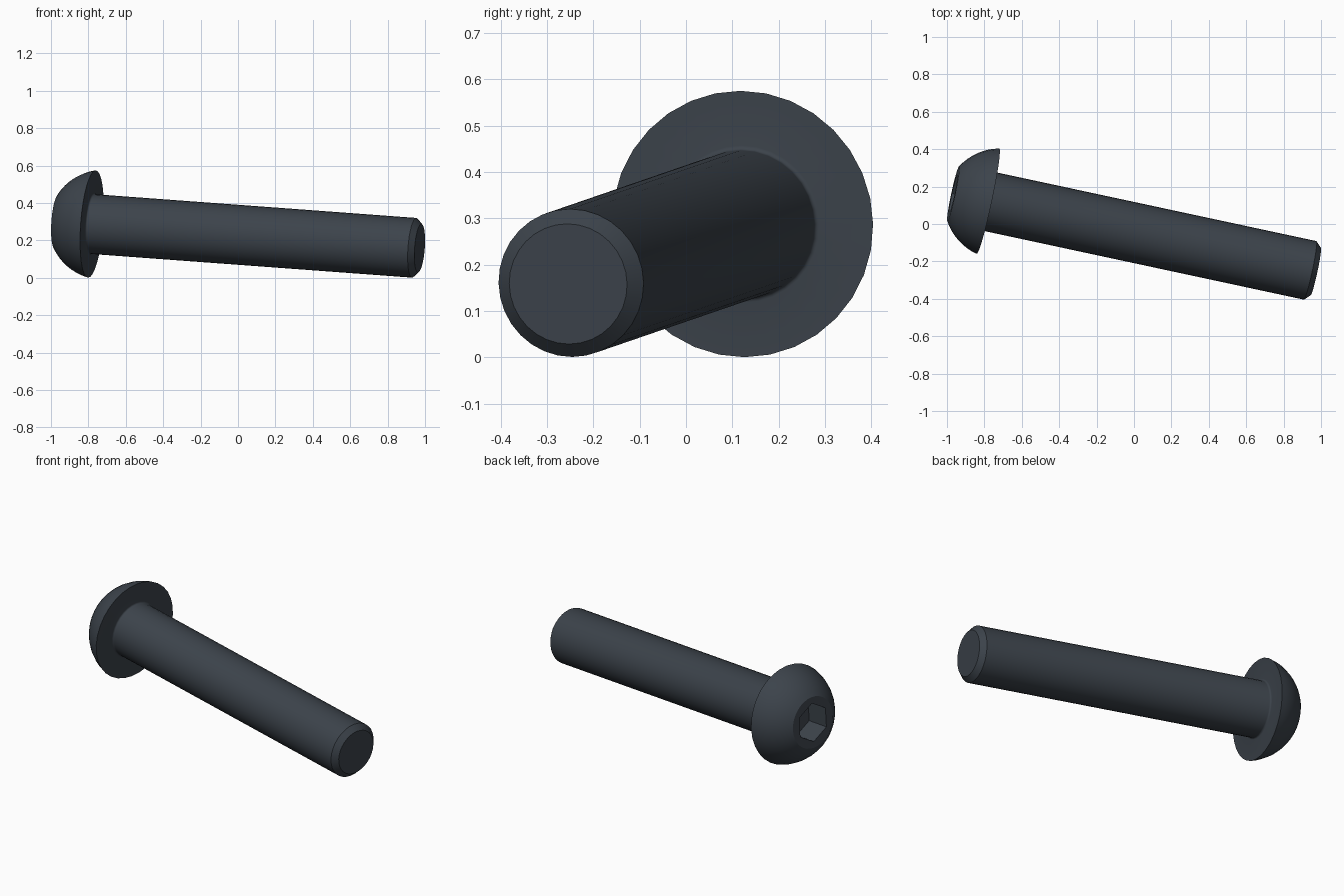
import bpy
import bmesh
from math import sin, cos, pi, radians, sqrt, asin
from mathutils import Vector

cube = bpy.data.objects.get("Cube")
if cube:
    bpy.data.objects.remove(cube, do_unlink=True)

# Dimensions, measured along the bolt axis from the underside of the head
SIDES = 32
SHANK_R, LENGTH, CHAMFER, FILLET = 0.16, 1.797, 0.03, 0.01
HEAD_R, HEAD_H, TOP_R = 0.288, 0.19, 0.15
HEX_R, HEX_DEPTH = 0.113, 0.14

# Dark steel
steel = bpy.data.materials.new("dark_steel")
steel.use_nodes = True
colour = (0.045, 0.056, 0.07, 1)
steel.diffuse_color = colour
steel.node_tree.nodes["Principled BSDF"].inputs["Base Color"].default_value = colour


def ring(bm, sides, radius, z):
    """Ring of vertices around the axis, with one vertex on +Y."""
    angles = [pi / 2 + 2 * pi * i / sides for i in range(sides)]
    return [bm.verts.new((radius * cos(a), radius * sin(a), z)) for a in angles]


def join(bm, a, b):
    """Band of quads between two rings of equal size."""
    n = len(a)
    for i in range(n):
        j = (i + 1) % n
        bm.faces.new((a[i], a[j], b[j], b[i]))


def loop_edges(bm, verts):
    return [bm.edges.get((v, verts[i - 1])) for i, v in enumerate(verts)]


# Profile: spherical dome, underside, fillet, shank, chamfered tip
drop = (HEAD_R**2 - TOP_R**2 - HEAD_H**2) / (2 * HEAD_H)
dome_r = sqrt(HEAD_R**2 + drop**2)
start, end = asin(TOP_R / dome_r), pi / 2 - asin(drop / dome_r)
profile = []
for i in range(9):
    a = start + (end - start) * i / 8
    profile.append((dome_r * sin(a), drop - dome_r * cos(a)))
for i in range(5):
    a = pi / 2 * i / 4
    profile.append((SHANK_R + FILLET * (1 - sin(a)), FILLET * (1 - cos(a))))
profile += [(SHANK_R, LENGTH - CHAMFER), (SHANK_R - CHAMFER, LENGTH)]

bm = bmesh.new()
rings = [ring(bm, SIDES, r, z) for r, z in profile]
for a, b in zip(rings, rings[1:]):
    join(bm, a, b)
bm.faces.new(rings[-1])

# Hexagonal socket sunk into the flat top of the head
mouth = ring(bm, 6, HEX_R, -HEAD_H)
floor = ring(bm, 6, HEX_R, HEX_DEPTH - HEAD_H)
join(bm, mouth, floor)
bm.faces.new(floor)
bmesh.ops.triangle_fill(
    bm, use_beauty=True, normal=(0, 0, -1),
    edges=loop_edges(bm, rings[0]) + loop_edges(bm, mouth))
bmesh.ops.recalc_face_normals(bm, faces=bm.faces[:])

mesh = bpy.data.meshes.new("button_head_bolt")
bm.to_mesh(mesh)
bm.free()
mesh.materials.append(steel)

# Lay the bolt on its side, resting on head rim and tip
bolt = bpy.data.objects.new("button_head_bolt", mesh)
bpy.context.collection.objects.link(bolt)
axis = Vector((1, -0.2147, -0.0738)).normalized()
bolt.rotation_mode = 'QUATERNION'
bolt.rotation_quaternion = axis.to_track_quat('Z', 'Y')
bolt.location = (-0.781, 0.122, 0.288)

bpy.ops.object.select_all(action='DESELECT')
bolt.select_set(True)
bpy.context.view_layer.objects.active = bolt
bpy.ops.object.shade_smooth_by_angle(angle=radians(25))
